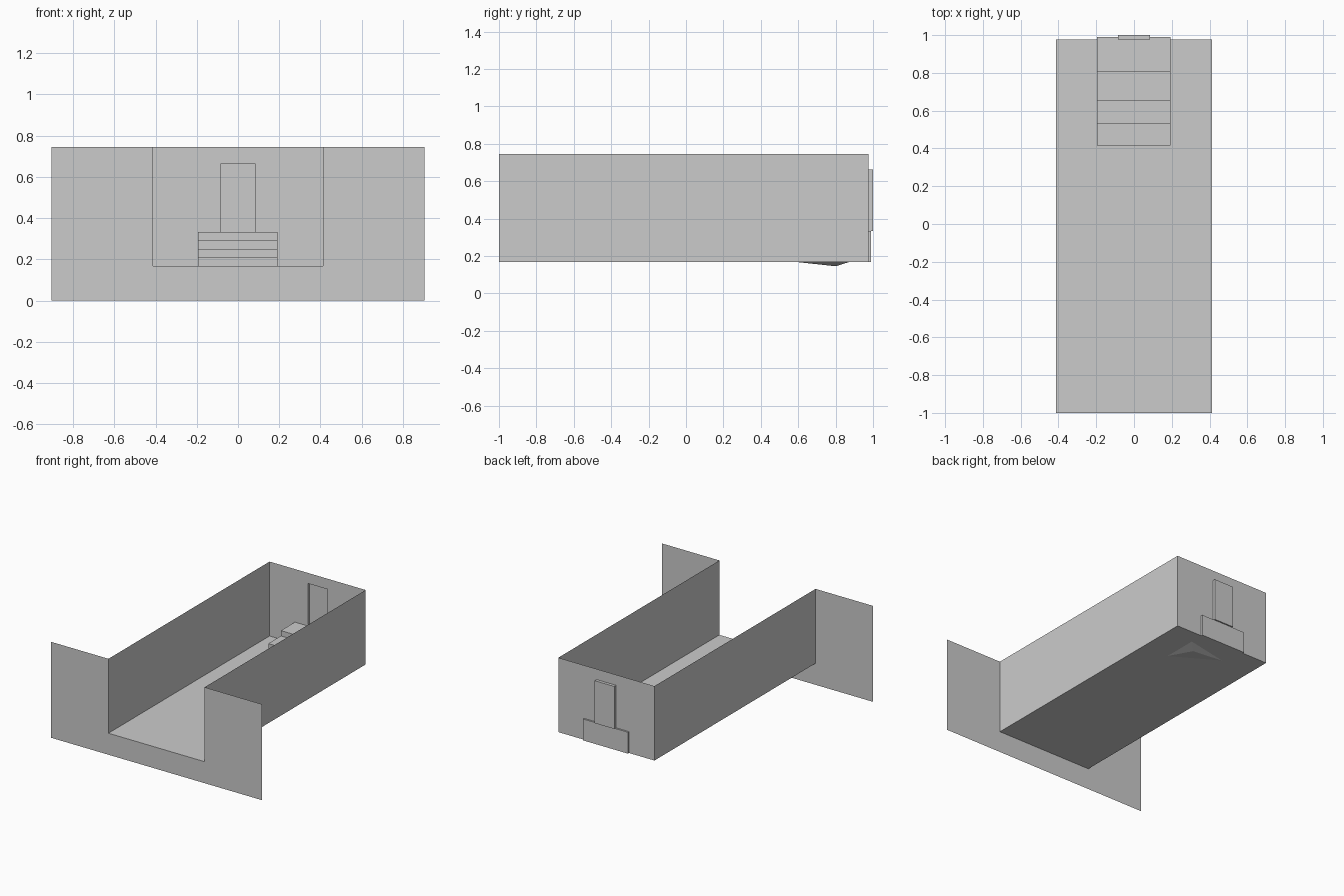
import bpy, bmesh

if "Cube" in bpy.data.objects:
    bpy.data.objects.remove(bpy.data.objects["Cube"])

# key dimensions
W, H = 0.905, 0.745            # front panel half width, overall height
IN, FLOOR = 0.413, 0.167       # channel half width, floor height
FRONT, BACK, END = -1.0, 0.977, 1.0
DOOR, DOOR_TOP = 0.084, 0.663  # doorway half width and head height
STAIR_TOP = 0.333


def sheets(name, polys):
    """Object made of flat sheets, each given as a loop of points."""
    bm = bmesh.new()
    for poly in polys:
        bm.faces.new([bm.verts.new(p) for p in poly])
    bmesh.ops.remove_doubles(bm, verts=bm.verts[:], dist=1e-5)
    return finish(name, bm)


def finish(name, bm):
    bmesh.ops.recalc_face_normals(bm, faces=bm.faces[:])
    mesh = bpy.data.meshes.new(name)
    bm.to_mesh(mesh)
    bm.free()
    obj = bpy.data.objects.new(name, mesh)
    bpy.context.collection.objects.link(obj)
    return obj


def strip(path, axis_points):
    """Quads sweeping a path of points between two offsets."""
    a, b = axis_points
    return [[a(p), b(p), b(q), a(q)] for p, q in zip(path, path[1:])]


# front panel with the U-shaped opening
front = [(-W, 0), (W, 0), (W, H), (IN, H), (IN, FLOOR), (-IN, FLOOR), (-IN, H), (-W, H)]
sheets("front_panel", [[(x, FRONT, z) for x, z in front]])

# channel: left wall, floor, right wall
channel = [(-IN, H), (-IN, FLOOR), (IN, FLOOR), (IN, H)]
sheets("channel_walls_and_floor", strip(channel, (
    lambda p: (p[0], FRONT, p[1]), lambda p: (p[0], BACK, p[1]))))

# back wall, open at the doorway (the stairs close the lower part)
back = [(-IN, FLOOR), (-DOOR, FLOOR), (-DOOR, DOOR_TOP), (DOOR, DOOR_TOP),
        (DOOR, FLOOR), (IN, FLOOR), (IN, H), (-IN, H)]
sheets("back_wall", [[(x, BACK, z) for x, z in back]])

# shallow door recess pushed out of the back wall
frame = [(-DOOR, STAIR_TOP), (-DOOR, DOOR_TOP), (DOOR, DOOR_TOP), (DOOR, STAIR_TOP)]
sheets("door_recess", strip(frame + frame[:1], (
    lambda p: (p[0], BACK, p[1]), lambda p: (p[0], END, p[1])))
    + [[(x, END, z) for x, z in frame]])

# staircase: stepped side profile extruded across x
profile = [(0.99, FLOOR)]
z = FLOOR
for y in (0.415, 0.53, 0.65, 0.805):
    profile.append((y, z))
    z += (STAIR_TOP - FLOOR) / 4
    profile.append((y, z))
profile.append((0.99, STAIR_TOP))
bm = bmesh.new()
side = bm.faces.new([bm.verts.new((-0.195, y, z)) for y, z in profile])
ext = bmesh.ops.extrude_face_region(bm, geom=[side], use_keep_orig=True)
bmesh.ops.translate(bm, vec=(0.387, 0, 0),
                    verts=[v for v in ext["geom"] if isinstance(v, bmesh.types.BMVert)])
finish("stairs", bm)

# small wedge hanging under the floor below the stairs
base = [(0.19, 0.60, FLOOR), (0.19, 0.87, FLOOR), (-0.15, 0.80, FLOOR)]
tip = (0.12, 0.80, 0.145)
sheets("underside_wedge", [[base[i], base[(i + 1) % 3], tip] for i in range(3)])
